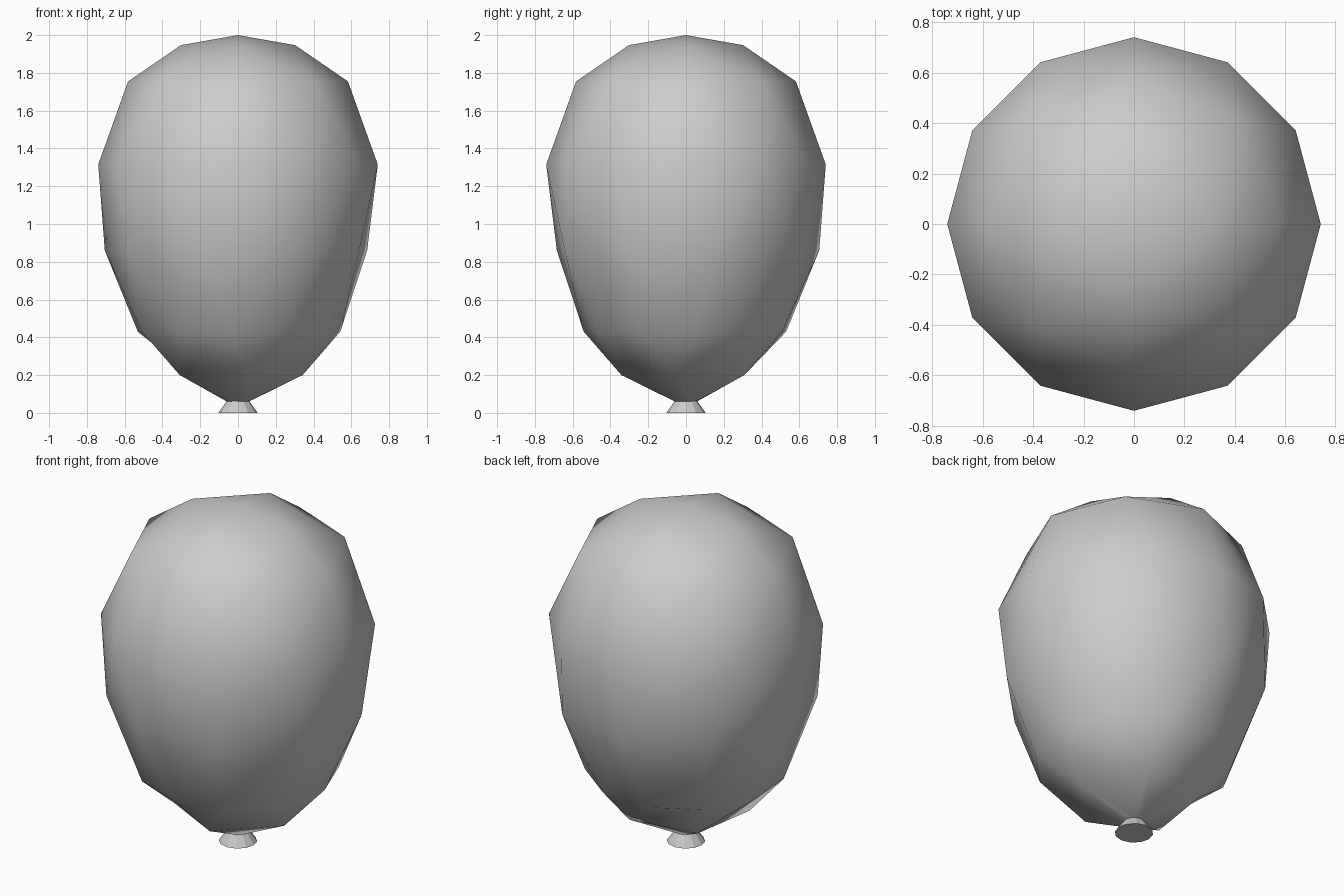
import bpy, bmesh, math

if "Cube" in bpy.data.objects:
    bpy.data.objects.remove(bpy.data.objects["Cube"])

def add_ring(bm, count, radius, z, phase=0.0):
    """Regular ring; returns (angle, vertex) list starting near angle 0."""
    step = math.tau / count
    start = (math.radians(phase) + step / 2) % step - step / 2
    return [(start + k * step,
             bm.verts.new((radius * math.cos(start + k * step),
                           radius * math.sin(start + k * step), z)))
            for k in range(count)]

def bridge(bm, a, b):
    """Zip two rings with triangles, even when their counts differ."""
    na, nb = len(a), len(b)
    angle = lambda r, k: r[k % len(r)][0] + math.tau * (k // len(r))
    vert = lambda r, k: r[k % len(r)][1]
    i = j = 0
    while i < na or j < nb:
        if j >= nb or (i < na and angle(a, i + 1) < angle(b, j + 1) - 1e-5):
            bm.faces.new((vert(a, i), vert(a, i + 1), vert(b, j)))
            i += 1
        else:
            bm.faces.new((vert(a, i), vert(b, j + 1), vert(b, j)))
            j += 1

def finish(bm, name, smooth):
    bmesh.ops.recalc_face_normals(bm, faces=bm.faces[:])
    for f in bm.faces:
        f.smooth = smooth
    mesh = bpy.data.meshes.new(name)
    bm.to_mesh(mesh)
    bm.free()
    obj = bpy.data.objects.new(name, mesh)
    bpy.context.collection.objects.link(obj)
    return obj

# Balloon body: rings (sides, radius, height, phase) from top to bottom
bm = bmesh.new()
rings = [add_ring(bm, *r) for r in (
    (4, 0.302, 1.947, 0), (8, 0.582, 1.755, 0), (12, 0.74, 1.315, 0),
    (9, 0.708, 0.86, 135), (11, 0.543, 0.43, 135), (5, 0.346, 0.20, 135),
    (12, 0.058, 0.06, 0))]
apex = bm.verts.new((0, 0, 2.0))
top = [v for _, v in rings[0]]
for k in range(4):
    bm.faces.new((top[k], top[(k + 1) % 4], apex))
for upper, lower in zip(rings, rings[1:]):
    bridge(bm, lower, upper)
bm.faces.new([v for _, v in rings[-1]])
finish(bm, "balloon_body", True)

# Flared neck below the body
bm = bmesh.new()
bmesh.ops.create_cone(bm, cap_ends=True, segments=12, radius1=0.104,
                      radius2=0.058, depth=0.065)
bmesh.ops.translate(bm, verts=bm.verts[:], vec=(0, 0, 0.0325))
finish(bm, "balloon_neck", False)
